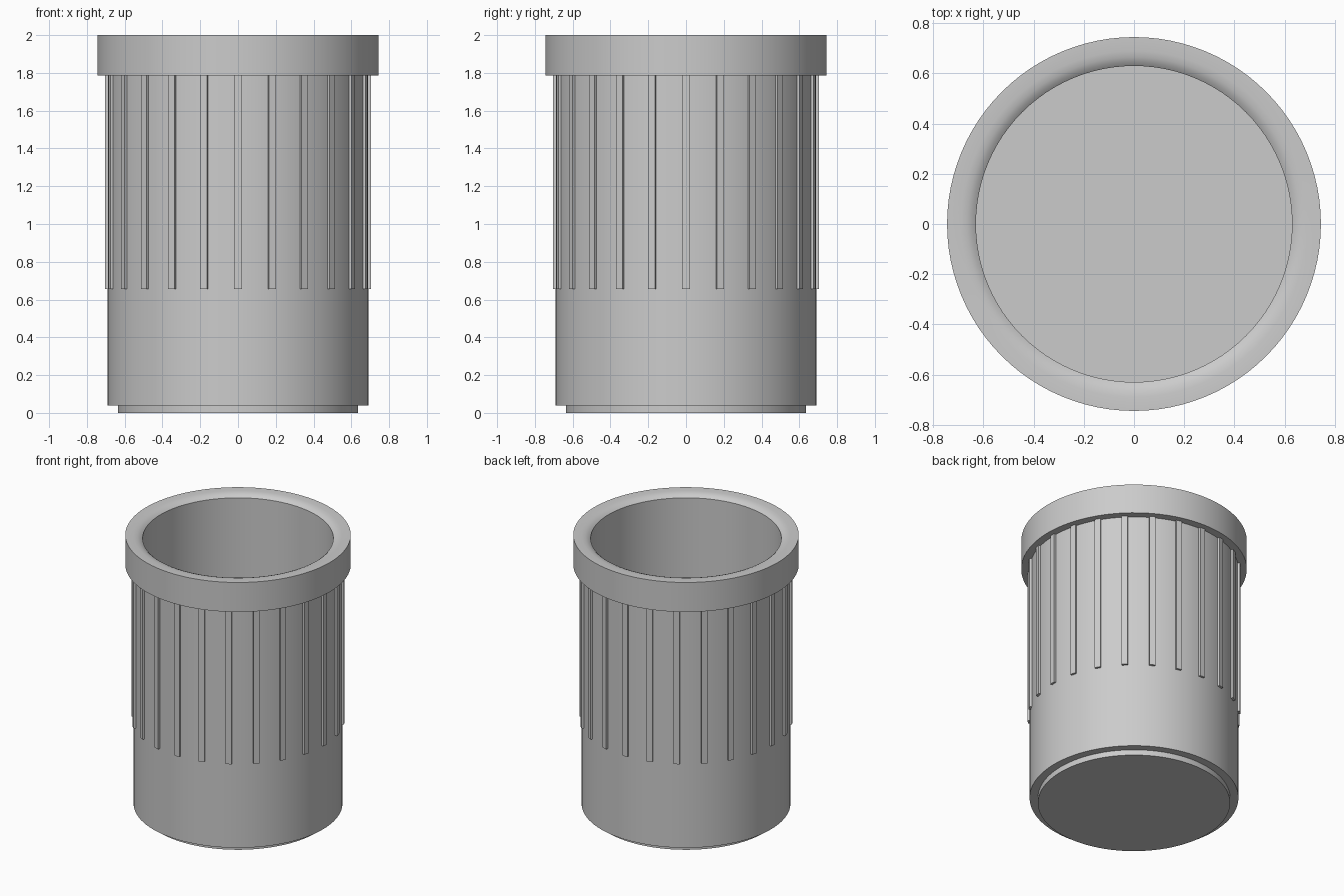
import bpy, bmesh
from math import radians, tau
from mathutils import Matrix, Vector

cube = bpy.data.objects.get("Cube")
if cube:
    bpy.data.objects.remove(cube, do_unlink=True)

GREY = (0.6, 0.6, 0.6, 1.0)
grey = bpy.data.materials.new("plain_grey")
grey.use_nodes = True
grey.diffuse_color = GREY
for node in grey.node_tree.nodes:
    if node.type == "BSDF_PRINCIPLED":
        node.inputs["Base Color"].default_value = GREY


def finish(name, bm):
    bmesh.ops.recalc_face_normals(bm, faces=bm.faces)
    mesh = bpy.data.meshes.new(name)
    bm.to_mesh(mesh)
    bm.free()
    mesh.materials.append(grey)
    obj = bpy.data.objects.new(name, mesh)
    bpy.context.collection.objects.link(obj)
    return obj


def lathe(name, profile, steps=96):
    bm = bmesh.new()
    verts = [bm.verts.new((r, 0, z)) for r, z in profile]
    edges = [bm.edges.new(pair) for pair in zip(verts, verts[1:])]
    bmesh.ops.spin(bm, geom=verts + edges, cent=(0, 0, 0), axis=(0, 0, 1),
                   angle=tau, steps=steps)
    bmesh.ops.remove_doubles(bm, verts=bm.verts, dist=0.0005)
    return finish(name, bm)


# Hollow cup: stepped foot, straight wall, thick collar with eased inner lip
cup = lathe("cup_body", [
    (0, 0), (0.635, 0), (0.635, 0.04), (0.69, 0.04),
    (0.69, 1.785), (0.745, 1.785), (0.745, 2.0),
    (0.69, 2.0), (0.665, 1.996), (0.645, 1.988), (0.63, 1.976),
    (0.63, 0.06), (0, 0.06),
])
bpy.ops.object.select_all(action="DESELECT")
cup.select_set(True)
bpy.context.view_layer.objects.active = cup
bpy.ops.object.shade_smooth_by_angle(angle=radians(30))

# Ring of upright grip ribs under the collar
RIBS, LOW, HIGH = 24, 0.655, 1.786
bm = bmesh.new()
for i in range(RIBS):
    place = (Matrix.Rotation(tau * i / RIBS, 4, "Z")
             @ Matrix.Translation((0.69, 0, (LOW + HIGH) / 2))
             @ Matrix.Diagonal(Vector((0.03, 0.04, HIGH - LOW, 1))))
    bmesh.ops.create_cube(bm, size=1, matrix=place)
finish("grip_ribs", bm)
